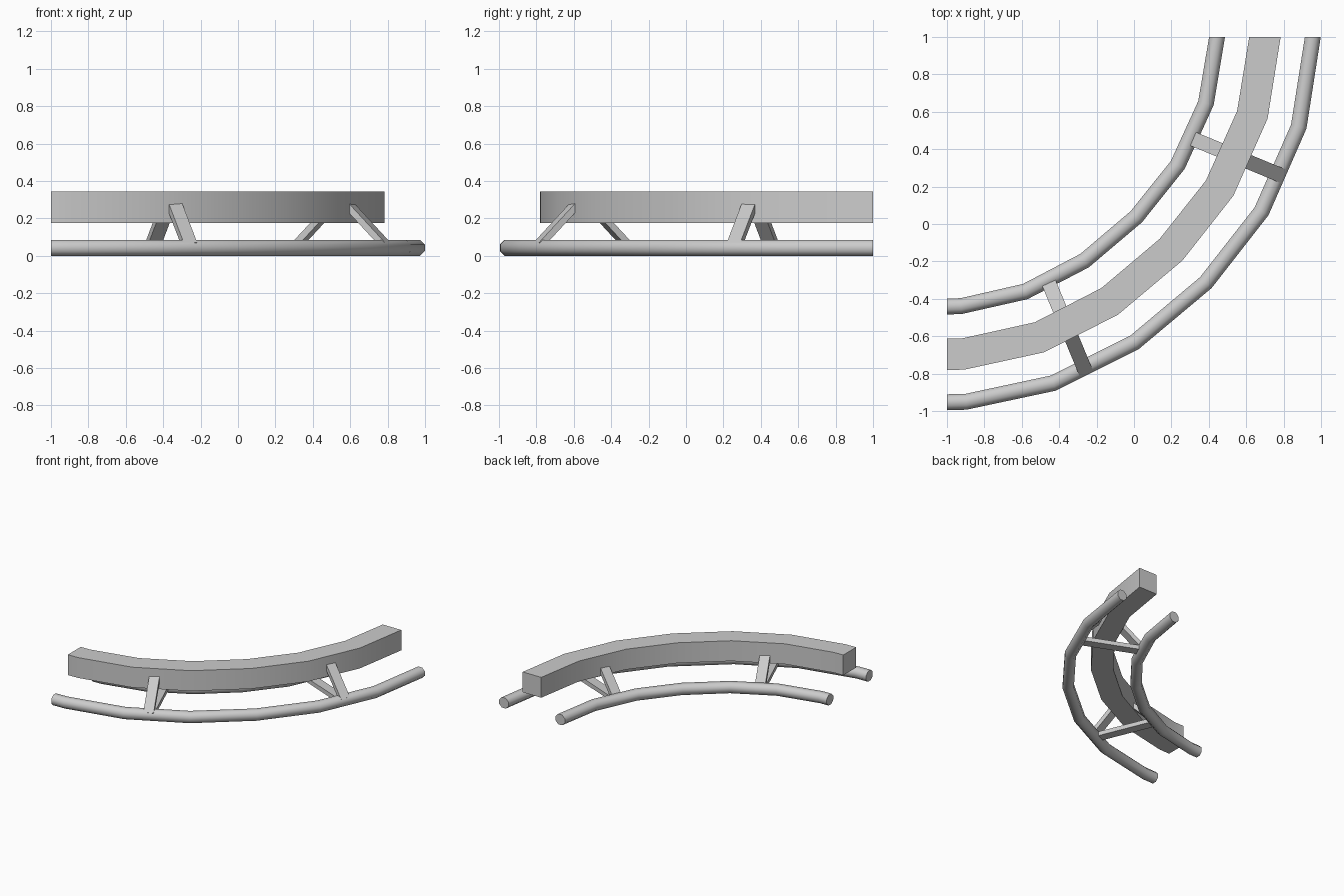
import bpy, bmesh
from math import sin, cos, pi, radians

if "Cube" in bpy.data.objects:
    bpy.data.objects.remove(bpy.data.objects["Cube"])

# Quarter-turn path around the corner (-1, 1): (angle from -y, radius)
PATH = [(0, 1.697), (3, 1.697), (17.1, 1.68), (31.6, 1.66), (46.5, 1.652),
        (61.0, 1.667), (75.7, 1.685), (90, 1.70)]


def place(angle, r, z, side=0.0):
    a = radians(angle)
    return (-1 + r * sin(a) + side * cos(a), 1 - r * cos(a) + side * sin(a), z)


def finish(name, bm, smooth_angle=None):
    bmesh.ops.recalc_face_normals(bm, faces=bm.faces)
    me = bpy.data.meshes.new(name)
    bm.to_mesh(me)
    bm.free()
    if smooth_angle:
        me.polygons.foreach_set("use_smooth", [True] * len(me.polygons))
        me.set_sharp_from_angle(angle=radians(smooth_angle))
    ob = bpy.data.objects.new(name, me)
    bpy.context.collection.objects.link(ob)
    return ob


def loft(name, rings, smooth_angle=None):
    bm = bmesh.new()
    rings = [[bm.verts.new(p) for p in ring] for ring in rings]
    n = len(rings[0])
    for a, b in zip(rings, rings[1:]):
        for i in range(n):
            j = (i + 1) % n
            bm.faces.new((a[i], a[j], b[j], b[i]))
    bm.faces.new(rings[0])
    bm.faces.new(rings[-1])
    return finish(name, bm, smooth_angle)


def sweep(name, profile, smooth_angle):
    # profile: (radial offset, height) points carried along the path
    return loft(name, [[place(a, r + dr, z) for dr, z in profile]
                       for a, r in PATH], smooth_angle)


def bar(name, angle, start, end, width, thick):
    # flat bar in the radial plane between two (radius, z) points
    dr, dz = end[0] - start[0], end[1] - start[1]
    d = (dr * dr + dz * dz) ** 0.5
    nr, nz = -dz / d * thick / 2, dr / d * thick / 2
    return loft(name, [[place(angle, r + s * nr, z + s * nz, t * width / 2)
                        for s, t in ((-1, -1), (1, -1), (1, 1), (-1, 1))]
                       for r, z in (start, end)])


# Square spine beam
sweep("spine_beam", [(-.084, .176), (.084, .176), (.084, .343), (-.084, .343)], 30)

# Eight-sided running rails
R = 0.0425
rr = R / cos(pi / 8)
for name, off in (("inner_rail", -.256), ("outer_rail", .256)):
    sweep(name, [(off + rr * cos((i + .5) * pi / 4), R + rr * sin((i + .5) * pi / 4))
                 for i in range(8)], 50)

# Triangular brackets: two diagonals and a cross tie
for k, ang in enumerate((22.5, 67.5), 1):
    for name, s in (("inner", -1), ("outer", 1)):
        bar(f"{name}_strut_{k}", ang, (1.68 + s * .255, .06), (1.68 + s * .015, .30), .078, .035)
    bar(f"cross_tie_{k}", ang, (1.68 - .25, .0425), (1.68 + .25, .0425), .075, .035)
